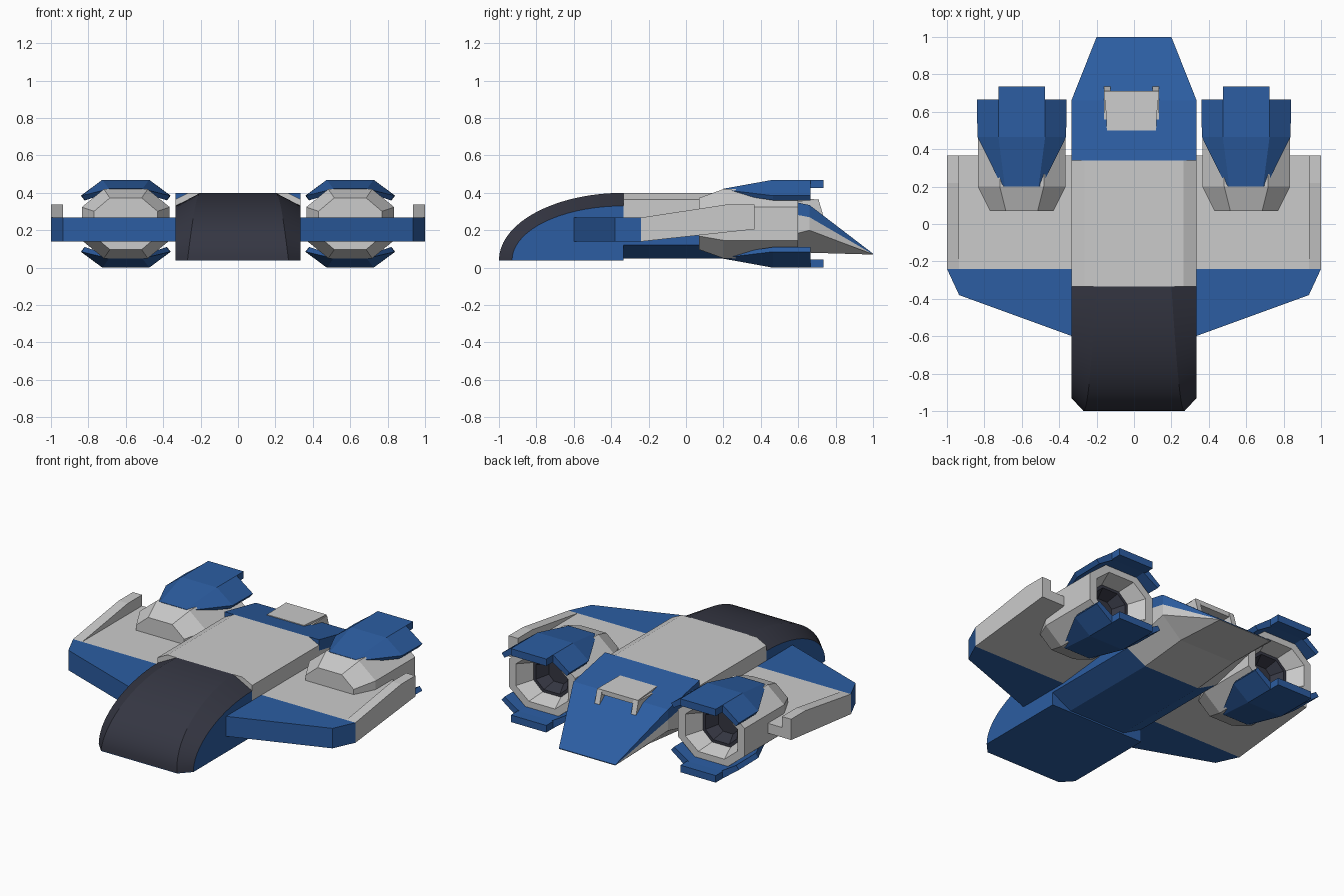
import bpy, bmesh, math

if "Cube" in bpy.data.objects:
    bpy.data.objects.remove(bpy.data.objects["Cube"])


def material(name, rgb):
    m = bpy.data.materials.new(name)
    m.diffuse_color = (*rgb, 1)
    m.use_nodes = True
    m.node_tree.nodes["Principled BSDF"].inputs["Base Color"].default_value = m.diffuse_color
    return m


BLUE = material("blue", (0.025, 0.11, 0.36))
DARK = material("dark_glass", (0.035, 0.037, 0.055))


def loft(name, sections, mat=None, smooth=None):
    """Skin equal-length closed sections and cap both ends."""
    bm = bmesh.new()
    rings = [[bm.verts.new(p) for p in s] for s in sections]
    n = len(rings[0])
    for a, b in zip(rings, rings[1:]):
        for i in range(n):
            j = (i + 1) % n
            bm.faces.new((a[i], a[j], b[j], b[i]))
    bm.faces.new(rings[0])
    bm.faces.new(rings[-1])
    bmesh.ops.remove_doubles(bm, verts=bm.verts, dist=1e-5)
    bmesh.ops.recalc_face_normals(bm, faces=bm.faces)
    me = bpy.data.meshes.new(name)
    bm.to_mesh(me)
    bm.free()
    ob = bpy.data.objects.new(name, me)
    bpy.context.collection.objects.link(ob)
    if mat:
        me.materials.append(mat)
    if smooth:
        bpy.ops.object.select_all(action='DESELECT')
        ob.select_set(True)
        bpy.context.view_layer.objects.active = ob
        bpy.ops.object.shade_smooth_by_angle(angle=math.radians(smooth))
    return ob


def along_x(name, profile, x0, x1, mat=None):
    return loft(name, [[(x, y, z) for y, z in profile] for x in (x0, x1)], mat)


def sym(y, half):
    """Mirror-symmetric section at y from (x, z) points of the right half."""
    return [(x, y, z) for x, z in half] + [(-x, y, z) for x, z in reversed(half)]


W = 0.335   # hull half width

# Curved canopy band and the blue nose side it wraps around
N = 18
arc = [i / N * math.pi / 2 for i in range(N + 1)]
bands = []
for i, t in enumerate(arc):
    c, s = math.cos(t), math.sin(t)
    xo = 0.27 - 0.07 * i / N
    yi, zi = -W - 0.595 * c, 0.04 + 0.29 * s
    yo, zo = -W - 0.665 * c, 0.04 + 0.36 * s
    bands.append([(-W, yi, zi), (-xo, yo, zo), (xo, yo, zo), (W, yi, zi)])
loft("canopy", bands, DARK, 20)
side = [(-W - 0.595 * math.cos(t), 0.04 + 0.29 * math.sin(t)) for t in arc]
along_x("nose_body", side + [(-W, 0.04)], -W, W, BLUE)
floor = [(-W, -W), (-W, -0.93), (-0.27, -1), (0.27, -1), (W, -0.93), (W, -W)]
loft("nose_floor", [[(x, y, z) for x, y in floor] for z in (0.038, 0.042)], BLUE)

# Middle hull: grey roof over a blue keel
loft("hull_roof", [sym(y, [(0.265, 0.4), (W, 0.365), (W, 0.2)]) for y in (-W, 0.34)])
loft("hull_keel", [sym(y, [(W, 0.2), (W, 0.12), (0.2, 0.048)]) for y in (-W, 0.34)], BLUE)

# Tapered tail: blue top over grey underside
loft("tail_top", [sym(0.34, [(W, 0.4), (W, 0.33)]),
                  sym(0.66, [(W, 0.335), (W, 0.27)]),
                  sym(1.0, [(0.2, 0.075), (0.2, 0.072)])], BLUE)
loft("tail_underside", [sym(0.34, [(W, 0.33), (W, 0.12), (0.2, 0.048)]),
                        sym(0.66, [(W, 0.27), (W, 0.2), (0.2, 0.08)]),
                        sym(1.0, [(0.2, 0.072), (0.2, 0.071), (0.19, 0.07)])])

# Scoop on the tail: a lid on two side walls, open at the back
loft("scoop_lid", [[(-0.145, y, zb), (0.118, y, zb), (0.118 + f, y, zt), (-0.145 - f, y, zt)]
                   for y, zb, zt, f in ((0.5, 0.34, 0.372, 0), (0.71, 0.335, 0.365, 0.012))])
for label, x0, x1 in (("left", -0.16, -0.125), ("right", 0.098, 0.133)):
    along_x("scoop_wall_" + label,
            [(0.55, 0.355), (0.71, 0.36), (0.735, 0.275), (0.6, 0.33)], x0, x1)


def octagon(y, cx, sx, sz):
    half = [(0.5, 1), (1, 0.48), (1, -0.48), (0.5, -1)]
    return [(cx + x * sx, y, 0.235 + z * sz) for x, _, z in
            [(a, 0, b) for a, b in half] + [(-a, 0, b) for a, b in reversed(half)]]


for label, s in (("right", 1), ("left", -1)):
    # Wing plate, blue leading edge and tip fin
    along_x("wing_" + label, [(-0.24, 0.14), (-0.24, 0.268), (0.365, 0.268), (0.365, 0.205)],
            s * 0.33, s * 1.0)
    loft("wing_front_" + label,
         [[(s * x, y, z) for x, y in ((0.33, -0.24), (0.33, -0.6), (0.935, -0.38), (1, -0.24))]
          for z in (0.14, 0.268)], BLUE)
    along_x("wing_fin_" + label,
            [(-0.24, 0.268), (0.22, 0.338), (0.365, 0.338), (0.365, 0.25)], s * 0.935, s * 1.0)

    # Octagonal engine with a hollow rear
    cx = s * 0.6
    loft("engine_" + label, [octagon(y, cx, a, b) for y, a, b in (
        (0.07, 0.17, 0.138), (0.2, 0.235, 0.185), (0.6, 0.235, 0.185),
        (0.6, 0.185, 0.145), (0.5, 0.13, 0.115), (0.42, 0.13, 0.115))])
    loft("engine_nozzle_" + label, [octagon(y, cx, a, b) for y, a, b in (
        (0.41, 0.13, 0.115), (0.5, 0.132, 0.117), (0.5, 0.112, 0.098), (0.43, 0.07, 0.065))], DARK)

    # Blue armour plates above and below, each with a rear tab
    for place, v in (("upper", 1), ("lower", -1)):
        def shell(y, out, inn, zs):
            half = [(inn, zs[0]), (out, zs[1]), (out * 0.92, zs[2]), (inn * 0.92, zs[3])]
            ring = [(x, z) for x, z in half[:2]] + half[2:]
            ring += [(-x, z) for x, z in reversed(half)]
            return [(cx + x, y, 0.235 + v * z) for x, z in ring]

        # right and left wings of the plate share the flat centre
        def plate(y, out, inn, zs):
            top = [(-out, zs[1]), (-inn, zs[0]), (inn, zs[0]), (out, zs[1])]
            low = [(out * 0.92, zs[2]), (inn * 0.92, zs[3]), (-inn * 0.92, zs[3]), (-out * 0.92, zs[2])]
            return [(cx + x, y, 0.235 + v * z) for x, z in top + low]

        loft(f"engine_plate_{place}_{label}", [
            plate(0.2, 0.105, 0.09, (0.187, 0.182, 0.165, 0.17)),
            plate(0.465, 0.237, 0.125, (0.235, 0.15, 0.125, 0.18)),
            plate(0.665, 0.24, 0.125, (0.235, 0.15, 0.125, 0.19))], BLUE)
        loft(f"engine_tab_{place}_{label}",
             [[(cx + x, y, 0.235 + v * z) for x, z in
               ((-0.125, 0.235), (0.125, 0.235), (0.125, 0.19), (-0.125, 0.19))]
              for y in (0.66, 0.735)], BLUE)
